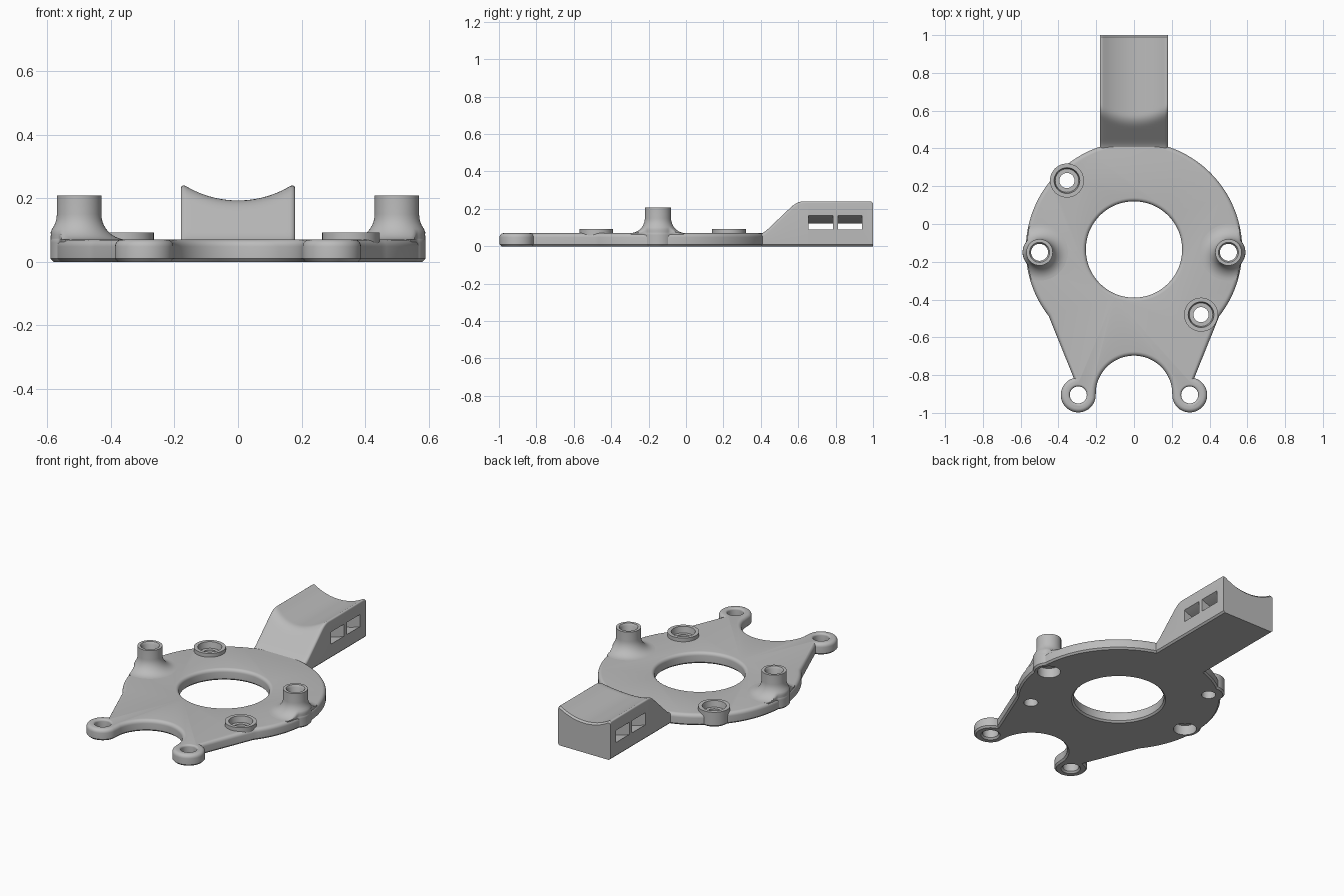
import bpy, bmesh
from math import sin, cos, pi, radians, sqrt
from mathutils import Vector

if "Cube" in bpy.data.objects:
    bpy.data.objects.remove(bpy.data.objects["Cube"])

grey = bpy.data.materials.new("plain_grey")
grey.use_nodes = True
grey.diffuse_color = (0.5, 0.5, 0.5, 1)
grey.node_tree.nodes["Principled BSDF"].inputs["Base Color"].default_value = (0.5, 0.5, 0.5, 1)


def arc(cx, cy, r, a0, a1, n):
    steps = [radians(a0 + (a1 - a0) * i / n) for i in range(n + 1)]
    return [(cx + r * cos(a), cy + r * sin(a)) for a in steps]


def loft(name, loops, closed=False):
    """Skin equal-length loops; cap the ends, or join last to first."""
    bm = bmesh.new()
    rings = [[bm.verts.new(p) for p in loop] for loop in loops]
    n = len(rings[0])
    pairs = list(zip(rings, rings[1:]))
    if closed:
        pairs.append((rings[-1], rings[0]))
    else:
        bm.faces.new(rings[0])
        bm.faces.new(rings[-1])
    for a, b in pairs:
        for i in range(n):
            j = (i + 1) % n
            bm.faces.new((a[i], a[j], b[j], b[i]))
    bmesh.ops.recalc_face_normals(bm, faces=bm.faces)
    mesh = bpy.data.meshes.new(name)
    bm.to_mesh(mesh)
    bm.free()
    mesh.materials.append(grey)
    ob = bpy.data.objects.new(name, mesh)
    bpy.context.collection.objects.link(ob)
    return ob


def lathe(name, x, y, profile, closed=True, n=48, limit=None):
    """Turn (radius, z) points; an optional rule trims the radius."""
    loops = []
    for r, z in profile:
        loop = []
        for i in range(n):
            d = Vector((cos(2 * pi * i / n), sin(2 * pi * i / n)))
            s = limit(Vector((x, y)), d, r) if limit else r
            loop.append((x + d.x * s, y + d.y * s, z))
        loops.append(loop)
    return loft(name, loops, closed)


def cut(ob, cutters):
    for c in cutters:
        m = ob.modifiers.new("cut", "BOOLEAN")
        m.operation, m.solver, m.object = "DIFFERENCE", "EXACT", c
    bpy.context.view_layer.objects.active = ob
    for m in list(ob.modifiers):
        bpy.ops.object.modifier_apply(modifier=m.name)
    for c in cutters:
        bpy.data.objects.remove(c)


def inset(points, d):
    """Move a counter-clockwise outline inward by d."""
    out = []
    for i, p in enumerate(points):
        p, a, b = Vector(p), Vector(points[i - 1]), Vector(points[(i + 1) % len(points)])
        u, v = (p - a).normalized(), (b - p).normalized()
        n1, n2 = Vector((-u.y, u.x)), Vector((-v.y, v.x))
        m = (n1 + n2).normalized()
        out.append(p + m * d / max(m.dot(n1), 0.5))
    return out


# Base plate: round body, tapered skirt, two ears and an arch between them
CY, BODY_R, THICK = -0.135, 0.573, 0.07
EAR, POST = (0.295, -0.905), (0.5, -0.15)
PADS = ((-0.355, 0.23), (0.355, -0.48))
half = arc(0, CY, BODY_R, 90, -38, 48)
half += arc(*EAR, 0.0925, 75, -170, 28)
half += arc(0, -0.9, 0.203, 10, 90, 20)
outline = half + [(-x, y) for x, y in half[-2:0:-1]]
outline.reverse()
edge = [(0.01, 0), (0, 0.01)]
edge += [(0.022 * (1 - cos(radians(a))), THICK - 0.022 * (1 - sin(radians(a)))) for a in range(0, 91, 18)]
plate = loft("base_plate", [[(p.x, p.y, z) for p in inset(outline, d)] for d, z in edge])


def flared_cutter(x, y, r, f):
    prof = [(r + 0.012, -0.01), (r + 0.01, 0), (r, 0.01)]
    prof += [(r + f * (1 - cos(radians(a))), THICK - f * (1 - sin(radians(a)))) for a in range(0, 91, 18)]
    prof.append((r + f, 0.1))
    return lathe("cutter", x, y, prof, closed=False, n=80)


holes = [flared_cutter(0, CY, 0.255, 0.02)]
holes += [flared_cutter(s * EAR[0], EAR[1], 0.045, 0.012) for s in (1, -1)]
for x, y in [POST, (-POST[0], POST[1]), *PADS]:
    holes.append(lathe("cutter", x, y, [(0.075, -0.1), (0.075, 0.2)], closed=False))
cut(plate, holes)
parts = [plate]


# Side posts with a flared foot trimmed to the plate edge
def trim(centre, d, r):
    while r > 0.09 and (centre + d * r - Vector((0, CY))).length > BODY_R - 0.005:
        r -= 0.002
    return r if r < 0.09 else max(r, 0.09)


flare = [(0.15 - 0.08 * cos(radians(a)), 0.15 - 0.08 * sin(radians(a))) for a in range(90, -1, -9)]
post = [(0.065, 0), (0.08, 0), (0.09, 0.01), (0.09, 0.05), (0.15, 0.06)] + flare
post += [(0.07, 0.208), (0.053, 0.208), (0.045, 0.195), (0.045, 0.06), (0.065, 0.06)]
for side, s in (("left", 1), ("right", -1)):
    parts.append(lathe(side + "_post", s * POST[0], POST[1], post, n=64, limit=trim))

# Low screw pads with a counterbore
pad = [(0.04, 0), (0.08, 0), (0.09, 0.01), (0.09, 0.093), (0.068, 0.093), (0.062, 0.055), (0.04, 0.055)]
for side, (x, y) in zip(("right", "left"), PADS):
    parts.append(lathe(side + "_screw_pad", x, y, pad))

# Handle arm: ramp up to a cradle with a round trough
W, ROUND, TROUGH_Z, TROUGH_R = 0.18, 0.018, 0.513, 0.32


def smin(a, b, k):
    h = max(k - abs(a - b), 0) / k
    return min(a, b) - h * h * k / 4


def arm_top(x, y):
    ramp = -smin(-0.06, -(0.07 + (y - 0.415) * 0.95), 0.03)
    z = smin(ramp, TROUGH_Z - sqrt(TROUGH_R ** 2 - x * x), 0.03)
    over = max(abs(x) - (W - ROUND), 0)
    end = max(y - 0.99, 0)
    return z - ROUND + sqrt(ROUND ** 2 - over ** 2) - end


columns = [W - ROUND * (1 - cos(radians(a))) for a in range(0, 90, 15)]
columns += [(W - ROUND) * (1 - i / 10) for i in range(11)]
columns += [-x for x in columns[-2::-1]]
stations = [0.34 + 0.0125 * i for i in range(28)] + [0.75, 0.99, 1.0]
sections = []
for y in stations:
    ring = [(-W, 0.01), (-W + 0.01, 0), (W - 0.01, 0), (W, 0.01)]
    ring += [(x, arm_top(x, y)) for x in columns]
    sections.append([(x, y, z) for x, z in ring])
arm = loft("handle_arm", sections)

# Curved strap slots running across the arm under the trough
band = arc(0, TROUGH_Z, 0.46, -120, -60, 24) + arc(0, TROUGH_Z, 0.392, -60, -120, 24)
cut(arm, [loft("cutter", [[(x, y, z) for x, z in band] for y in (y0, y0 + 0.13)]) for y0 in (0.655, 0.812)])
parts.append(arm)

bpy.ops.object.select_all(action="DESELECT")
for ob in parts:
    ob.select_set(True)
bpy.context.view_layer.objects.active = plate
bpy.ops.object.shade_smooth_by_angle(angle=radians(32))
